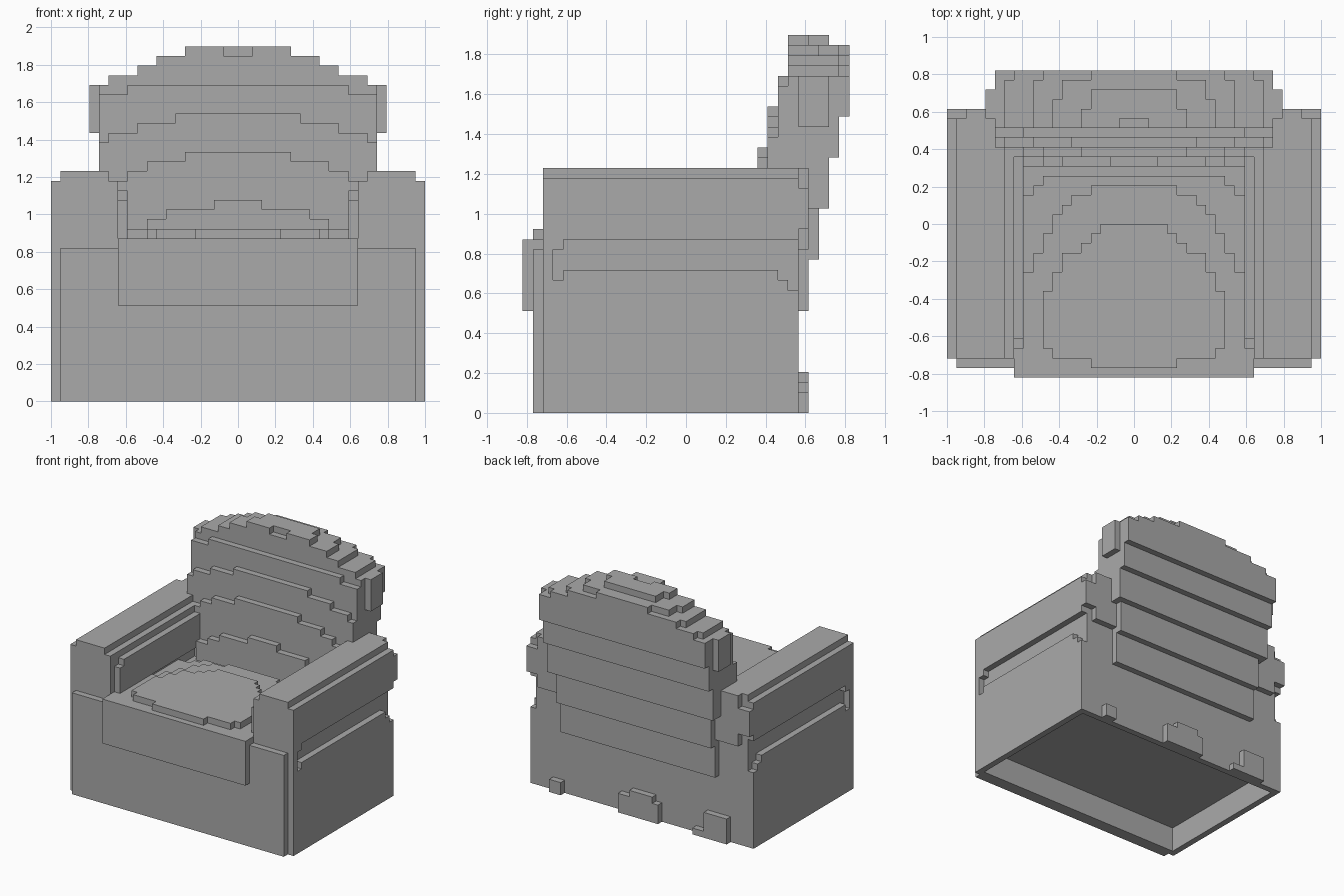
import bpy
import bmesh
import math

cube = bpy.data.objects.get("Cube")
if cube:
    bpy.data.objects.remove(cube)

UNIT = 2 / 39  # edge length of one building block

grey = bpy.data.materials.new("plain grey")
grey.use_nodes = True
colour = (0.4, 0.4, 0.4, 1)
grey.diffuse_color = colour
grey.node_tree.nodes["Principled BSDF"].inputs["Base Color"].default_value = colour


def block(inner, outer, y0, y1, z0, z1):
    """Blocks mirrored about x, with inner <= |x| <= outer."""
    return {(x, y, z) for x in range(-outer, outer + 1) if abs(x) >= inner
            for y in range(y0, y1) for z in range(z0, z1)}


def one_sided(x0, x1, y0, y1, z0, z1):
    return {(x, y, z) for x in range(x0, x1)
            for y in range(y0, y1) for z in range(z0, z1)}


def contour(steps, y0, z0, z1):
    """Flat layer whose depth changes with half width: (half width, y end)."""
    cells = set()
    for width, y1 in steps:
        cells |= block(0, width, y0, y1, z0, z1)
    return cells


def arch(steps, y0, y1, z0):
    """Upright layer whose top changes with half width: (half width, top)."""
    cells = set()
    for width, top in steps:
        cells |= block(0, width, y0, y1, z0, top)
    return cells


def build(name, cells):
    """Skin the exposed block sides and merge the flat areas."""
    bm = bmesh.new()
    verts = {}

    def corner(point):
        if point not in verts:
            x, y, z = point
            verts[point] = bm.verts.new(((x - 0.5) * UNIT, y * UNIT, z * UNIT))
        return verts[point]

    for cell in sorted(cells):
        for axis in range(3):
            for side in (0, 1):
                beside = list(cell)
                beside[axis] += 2 * side - 1
                if tuple(beside) in cells:
                    continue
                ring = []
                for a, b in ((0, 0), (1, 0), (1, 1), (0, 1)):
                    p = list(cell)
                    p[axis] += side
                    p[(axis + 1) % 3] += a
                    p[(axis + 2) % 3] += b
                    ring.append(corner(tuple(p)))
                bm.faces.new(ring if side else ring[::-1])
    bmesh.ops.dissolve_limit(bm, angle_limit=math.radians(1),
                             verts=bm.verts[:], edges=bm.edges[:])
    mesh = bpy.data.meshes.new(name)
    bm.to_mesh(mesh)
    bm.free()
    mesh.materials.append(grey)
    bpy.context.collection.objects.link(bpy.data.objects.new(name, mesh))


# Side grooves, shared by the base and the arms
groove = block(19, 19, -12, 11, 14, 17) | block(19, 19, -13, -12, 13, 16)
groove |= block(19, 19, 9, 10, 13, 14) | block(19, 19, 10, 11, 12, 14)

# Base, hollow underneath, with a front panel
base = block(0, 19, -14, 11, 0, 14) | block(0, 18, -15, -14, 0, 14)
base -= block(0, 18, -13, 10, 0, 4)
build("base", base - groove)

# Arms with stepped tops, inner pads and rear bulges
arms = block(13, 19, -14, 11, 14, 23) | block(14, 18, -14, 11, 23, 24)
arms |= block(13, 18, -15, -14, 14, 16)
arms |= block(12, 12, -12, 8, 17, 22) | block(12, 12, -13, -12, 17, 21)
arms |= block(13, 19, 11, 12, 18, 22) | block(13, 17, 11, 12, 16, 24)
build("arms", arms - groove)

# Seat cushion: front roll, sloping rear and a raised centre
seat = block(0, 12, -16, -14, 10, 17) | block(0, 12, -14, 8, 14, 15)
seat |= contour([(12, 3), (10, 4), (9, 5)], -14, 15, 16)
seat |= contour([(12, -5), (10, -3), (9, -1), (8, 1), (7, 2), (6, 3), (4, 4)],
                -14, 16, 17)
seat |= contour([(9, -7), (8, -5), (7, -3), (5, -2), (4, -1), (3, 0)],
                -13, 17, 18)
seat |= block(0, 8, -14, -13, 17, 18) | block(0, 4, -15, -14, 17, 18)
build("seat", seat)

# Backrest: leaning layers, each arched along the top
back = arch([(11, 18), (9, 19), (7, 19), (7, 20), (4, 20), (2, 21)], 6, 7, 14)
back |= arch([(13, 23), (11, 24), (9, 25), (5, 26)], 7, 8, 14)
back |= arch([(14, 27), (13, 28), (10, 29), (6, 30)], 8, 9, 23)
back |= arch([(14, 32), (11, 33)], 9, 10, 23)
back |= block(0, 13, 8, 12, 14, 24) | block(0, 14, 10, 13, 24, 33)

# Rear steps of the backrest
for i, width in enumerate((13, 13, 14, 14)):
    back |= block(0, width, 11, 12 + i, 10 + 5 * i, 15 + 5 * i)
back |= block(0, 14, 10, 15, 25, 29) | block(0, 14, 10, 16, 29, 33)
back |= block(15, 15, 11, 14, 28, 33)

# Rounded crown
back |= contour([(13, 15), (12, 16)], 10, 33, 34)
back |= contour([(10, 15), (9, 16)], 10, 34, 35)
back |= contour([(8, 13), (7, 15), (4, 16)], 10, 35, 36)
back |= contour([(5, 12), (4, 14)], 10, 36, 37)
back -= block(0, 1, 10, 11, 36, 37)
build("backrest", back)

# Small lumps along the lower rear edge
lumps = one_sided(-15, -11, 11, 12, 0, 4) | one_sided(-11, -9, 11, 12, 0, 1)
lumps |= one_sided(-3, 4, 11, 12, 0, 3) | one_sided(-2, 2, 11, 12, 3, 4)
lumps |= one_sided(14, 16, 11, 12, 0, 2)
build("rear_lumps", lumps)
